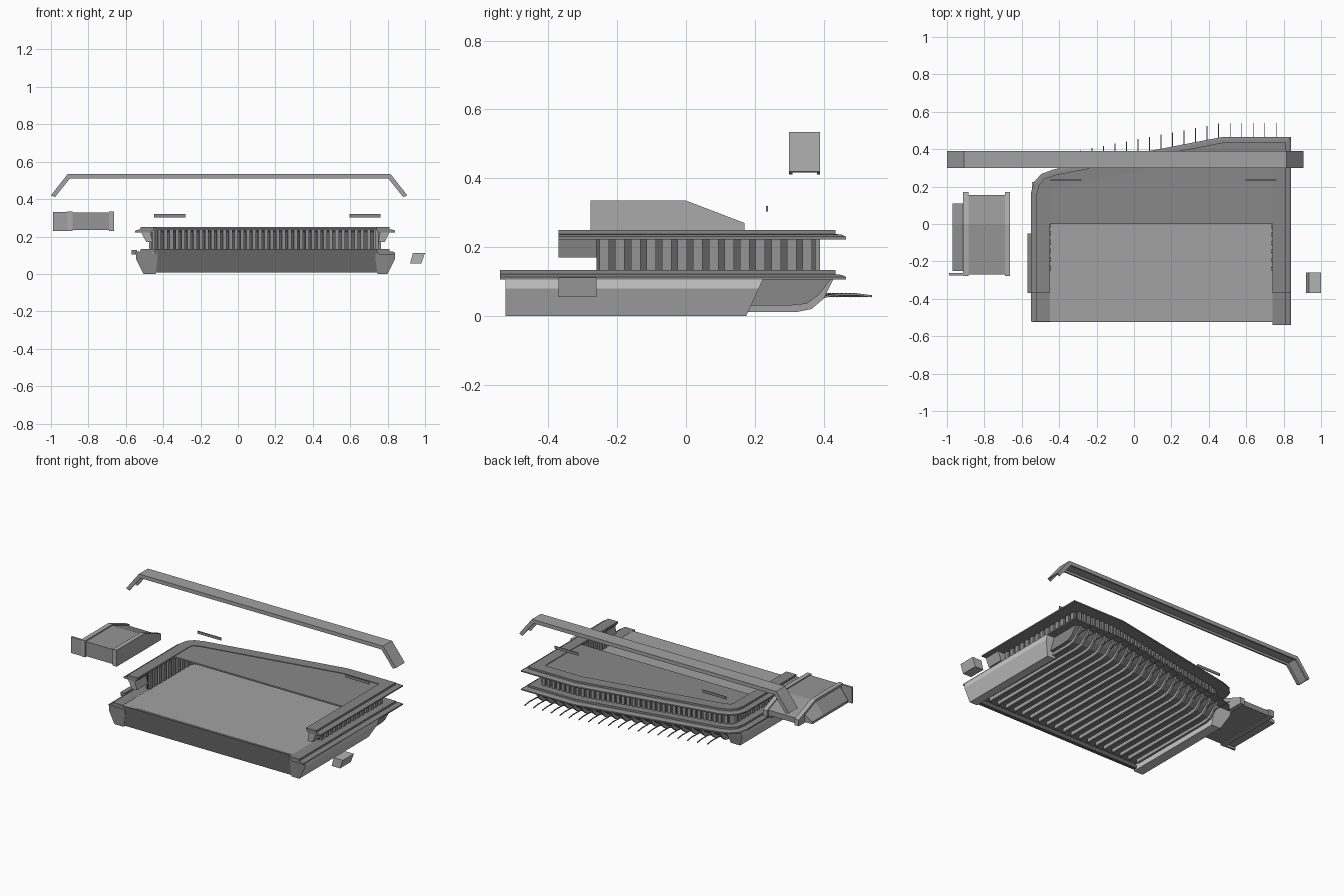
import bpy, bmesh, math
from mathutils import Vector, Matrix

if "Cube" in bpy.data.objects:
    bpy.data.objects.remove(bpy.data.objects["Cube"])

mats = {}


def finish(name, bm, grey=None):
    bmesh.ops.recalc_face_normals(bm, faces=bm.faces)
    me = bpy.data.meshes.new(name)
    bm.to_mesh(me)
    bm.free()
    if grey is not None:
        if grey not in mats:
            mats[grey] = bpy.data.materials.new("grey_%d" % round(grey * 100))
            mats[grey].diffuse_color = (grey, grey, grey, 1)
        me.materials.append(mats[grey])
    ob = bpy.data.objects.new(name, me)
    bpy.context.collection.objects.link(ob)
    return ob


def loft(bm, sections):
    """Join closed cross-sections and cap both ends."""
    rings = [[bm.verts.new(p) for p in s] for s in sections]
    n = len(rings[0])
    for a, b in zip(rings, rings[1:]):
        for i in range(n):
            bm.faces.new((a[i], a[(i + 1) % n], b[(i + 1) % n], b[i]))
    bm.faces.new(rings[0])
    bm.faces.new(rings[-1][::-1])


def box(bm, x0, x1, y0, y1, z0, z1):
    loft(bm, [[(x0, y0, z), (x1, y0, z), (x1, y1, z), (x0, y1, z)] for z in (z0, z1)])


def u_path(front_l, front_r):
    """Outer plan line: left side, rounded corner, slanted back, right side."""
    return [Vector(p) for p in ((-.55, front_l), (-.55, .17), (-.535, .225), (-.495, .268),
            (-.43, .292), (.47, .465), (.84, .465), (.84, front_r))]


def inset(path, d):
    out = []
    for i, p in enumerate(path):
        dirs = []
        if i > 0:
            dirs.append((p - path[i - 1]).normalized())
        if i < len(path) - 1:
            dirs.append((path[i + 1] - p).normalized())
        ns = [Vector((t.y, -t.x)) for t in dirs]
        m = sum(ns, Vector((0, 0))).normalized()
        out.append(p + m * (d / m.dot(ns[0])))
    return out


def sweep(bm, path, profile):
    rails = [inset(path, d) for d, z in profile]
    loft(bm, [[(r[i].x, r[i].y, z) for r, (d, z) in zip(rails, profile)]
              for i in range(len(path))])


def slab(name, path, z0, z1, grey):
    bm = bmesh.new()
    loft(bm, [[(p.x, p.y, z) for p in path] for z in (z0, z1)])
    return finish(name, bm, grey)


def back_y(x):
    return .465 if x > .47 else .465 - (.47 - x) * .192


# stepped lower ledge and upper rail, both open at the front
for name, z, fl, fr in (("lower_ledge", .105, -.52, -.54), ("upper_rail", .222, -.37, -.37)):
    bm = bmesh.new()
    sweep(bm, u_path(fl, fr), [(.0, z), (.0, z + .008), (.012, z + .014), (.03, z + .016),
                               (.03, z + .028), (.10, z + .028), (.10, z + .016), (.085, z)])
    finish(name, bm, .24)

# floor and rear cover
slab("floor", inset(u_path(-.52, -.52), .09), .11, .132, .36)
slab("rear_cover", inset(u_path(0, 0), .06), .236, .246, .25)

# row of upright slats between ledge and rail, on a thin wall
bm = bmesh.new()
line = inset(u_path(-.26, -.26), .09)
for a, b in zip(line, line[1:]):
    seg = b - a
    step = .046 if abs(seg.y) > abs(seg.x) else .032
    count = max(1, round(seg.length / step))
    for i in range(count):
        p = a + seg * ((i + .5) / count)
        mat = (Matrix.Translation((p.x, p.y, .183)) @ Matrix.Rotation(math.atan2(seg.y, seg.x), 4, 'Z')
               @ Matrix.Diagonal((step * .6, .03, .105, 1)))
        bmesh.ops.create_cube(bm, size=1, matrix=mat)
finish("slats", bm, .3)
bm = bmesh.new()
sweep(bm, line, [(-.002, .132), (-.002, .225), (.002, .225), (.002, .132)])
finish("slat_wall", bm, .12)

# hanging end blocks and side ledge
bm = bmesh.new()
for xs in ((-.52, -.47, -.49, -.455), (.76, .81, .75, .785)):
    loft(bm, [[(xs[0], y, .225), (xs[1], y, .225), (xs[3], y, .17), (xs[2], y, .17)]
              for y in (-.37, -.26)])
finish("rail_end_blocks", bm, .4)
bm = bmesh.new()
box(bm, -.57, -.54, -.37, -.05, .105, .128)
finish("side_ledge", bm, .24)

# front panel
bm = bmesh.new()
box(bm, -.45, .76, -.523, -.50, .008, .132)
finish("front_panel", bm, .13)

# tapered side panels
bm = bmesh.new()
for top_o, bot_o, top_i, bot_i in ((-.545, -.505, -.43, -.44), (.84, .80, .735, .745)):
    loft(bm, [[(top_o, -.525, .11), (top_o, .225, .11), (top_i, .225, .11), (top_i, -.525, .11)],
              [(top_o, -.525, .08), (top_o, .212, .08), (top_i, .212, .08), (top_i, -.525, .08)],
              [(bot_o, -.525, 0), (bot_o, .175, 0), (bot_i, .175, 0), (bot_i, -.525, 0)]])
ob = finish("side_panels", bm, .85)
# dark front ends of the side panels
dark = mats[.24]
ob.data.materials.append(dark)
for f in ob.data.polygons:
    if f.normal.y < -.9:
        f.material_index = 1

# soffit under the floor
bm = bmesh.new()
secs = []
for x in (-.46, -.40, .47, .79):
    d = .465 - back_y(x) + (.04 if x < -.45 else 0)
    secs.append([(x, y, z) for y, z in ((-.50, .035), (.30 - d, .03), (.35 - d, .035),
                                       (.385 - d, .06), (.425 - d, .112), (-.50, .112))])
loft(bm, secs)
finish("soffit", bm, .25)

# ribs with thin drooping tips at the back
ribs, tips = bmesh.new(), bmesh.new()
for i in range(20):
    x = -.41 + i * .0616
    b = back_y(x)
    loft(ribs, [[(x + s, y, z) for y, z in ((-.46, .012), (b - .14, .012), (b - .10, .02),
                 (b - .065, .05), (b - .035, .11), (-.46, .11))] for s in (-.007, .007)])
    curve = [(b - .08, .05), (b - .04, .061), (b + .03, .063), (b + .075, .057)]
    loft(tips, [[(x - .002, y, z - .003), (x + .002, y, z - .003),
                 (x + .002, y, z + .003), (x - .002, y, z + .003)] for y, z in curve])
finish("ribs", ribs, .36)
finish("rib_tips", tips, .24)

# long overhead channel with bent ends
bm = bmesh.new()
outer = [(-1.0, .42), (-.91, .535), (.815, .535), (.905, .42)]
for y0, y1, t in ((.30, .39, .01), (.30, .31, .024), (.38, .39, .024)):
    inner = [(-1 + t * .9, .42 - t * .4), (-.91 + t * .5, .535 - t),
             (.815 - t * .5, .535 - t), (.905 - t * .9, .42 - t * .4)]
    loft(bm, [[(o[0], y0, o[1]), (o[0], y1, o[1]), (q[0], y1, q[1]), (q[0], y0, q[1])]
              for o, q in zip(outer, inner)])
finish("overhead_channel", bm, .36)

# small floating strips
bm = bmesh.new()
for x in (-.45, .595):
    box(bm, x, x + .168, .233, .238, .303, .32)
finish("floating_strips", bm, .24)

# detached housing on the left: body, bands, sloped outer skirt, front plate
side = [(-.27, .235), (-.27, .328), (0, .328), (.155, .268), (.155, .235)]
band = [(-.278, .23), (-.278, .335), (0, .335), (.17, .27), (.17, .23)]
bm = bmesh.new()
loft(bm, [[(x, y, z) for y, z in side] for x in (-.89, -.68)])
finish("left_housing", bm, .3)
bm = bmesh.new()
for x0, x1 in ((-.915, -.885), (-.69, -.662)):
    loft(bm, [[(x, y, z) for y, z in band] for x in (x0, x1)])
finish("left_housing_bands", bm, .4)
bm = bmesh.new()
loft(bm, [[(-.97, y, .235), (-.97, y, .25), (-.91, y, t), (-.91, y, .235)]
          for y, t in ((-.25, .328), (0, .328), (.11, .285))])
box(bm, -.988, -.91, -.275, -.262, .23, .332)
finish("left_housing_skirt", bm, .35)

# small skewed block on the right
bm = bmesh.new()
loft(bm, [[(.92, y, .055), (.98, y, .055), (1.0, y, .112), (.935, y, .112)] for y in (-.37, -.26)])
finish("right_block", bm, .45)

for m in bpy.data.materials:
    if m.users and not m.is_grease_pencil:
        m.use_nodes = True
        m.node_tree.nodes["Principled BSDF"].inputs["Base Color"].default_value = m.diffuse_color
